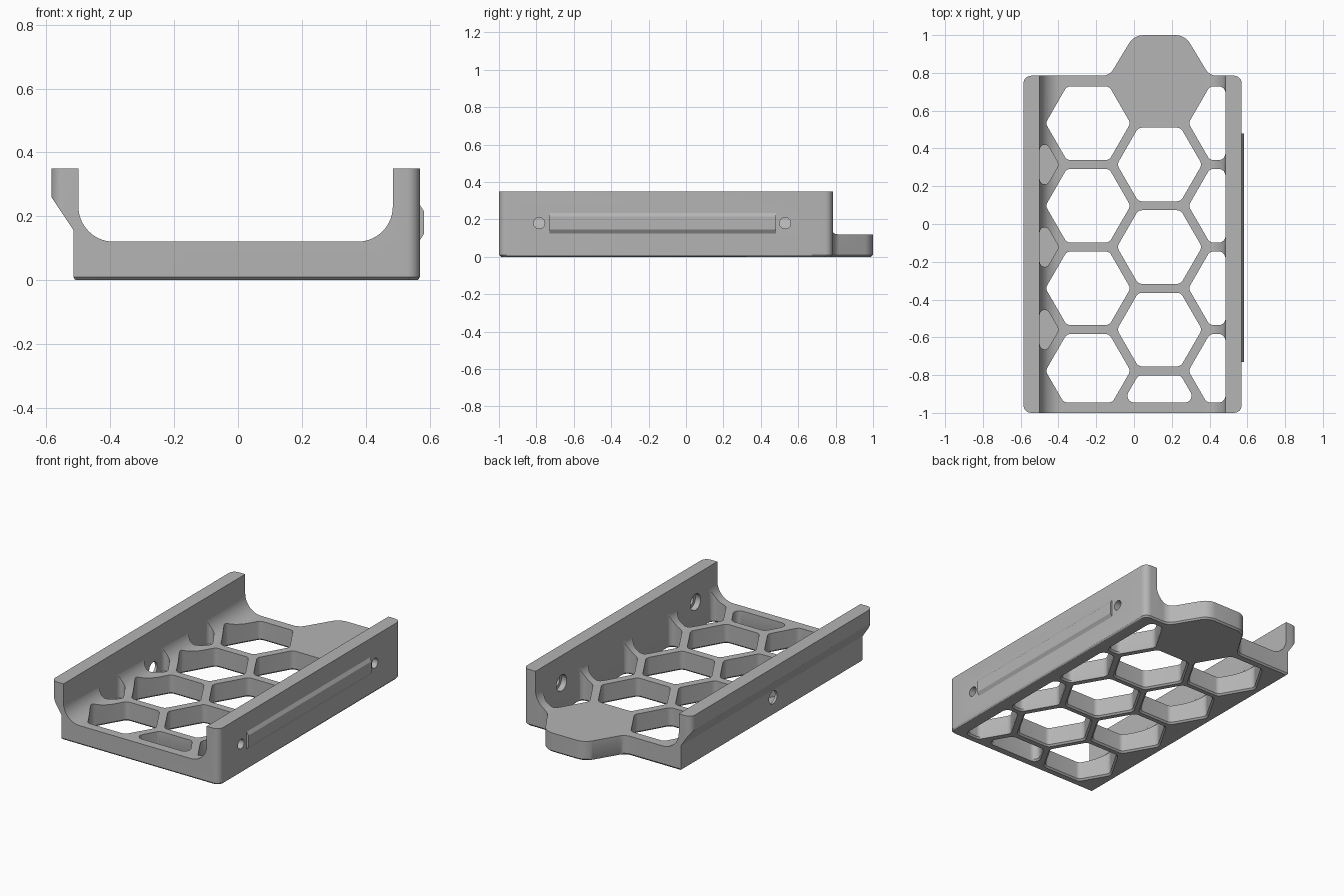
import bpy
import bmesh
import math
from mathutils import Vector

cube = bpy.data.objects.get("Cube")
if cube:
    bpy.data.objects.remove(cube)

grey = bpy.data.materials.new("mid_grey")
grey.use_nodes = True
grey.diffuse_color = (0.46, 0.46, 0.46, 1)
grey.node_tree.nodes["Principled BSDF"].inputs["Base Color"].default_value = grey.diffuse_color

# Ways to stand a flat outline (a, b) up along a height h
ALONG_X = lambda a, b, h: (h, a, b)
ALONG_Y = lambda a, b, h: (a, h, b)
ALONG_Z = lambda a, b, h: (a, b, h)


def rounded(corners, steps=6):
    """Outline with each (x, y, radius) corner replaced by an arc."""
    out = []
    n = len(corners)
    for i, (x, y, r) in enumerate(corners):
        p = Vector((x, y))
        if r == 0:
            out.append(p)
            continue
        u = Vector(corners[i - 1][:2]) - p
        v = Vector(corners[(i + 1) % n][:2]) - p
        half = u.angle(v) / 2
        r = min(r, 0.48 * min(u.length, v.length) * math.tan(half))
        u.normalize()
        v.normalize()
        centre = p + (u + v).normalized() * r / math.sin(half)
        start = p + u * r / math.tan(half) - centre
        end = p + v * r / math.tan(half) - centre
        sweep = start.angle(end)
        if start.x * end.y - start.y * end.x < 0:
            sweep = -sweep
        a0 = math.atan2(start.y, start.x)
        for k in range(steps + 1):
            a = a0 + sweep * k / steps
            out.append(centre + Vector((math.cos(a), math.sin(a))) * r)
    return out


def circle(a, b, r, n=32):
    return [Vector((a + r * math.cos(math.tau * i / n), b + r * math.sin(math.tau * i / n)))
            for i in range(n)]


def clip(poly, axis, limit, sign):
    """Keep the part of a convex polygon where sign * coordinate <= sign * limit."""
    out = []
    for i, p in enumerate(poly):
        q = poly[(i + 1) % len(poly)]
        dp, dq = sign * (p[axis] - limit), sign * (q[axis] - limit)
        if dp <= 0:
            out.append(p)
        if dp * dq < 0:
            out.append(p.lerp(q, dp / (dp - dq)))
    return out


def add_prism(bm, outline, rings, axis):
    """Loft an outline through (scale, height) rings."""
    xs, ys = [p.x for p in outline], [p.y for p in outline]
    mid = Vector(((min(xs) + max(xs)) / 2, (min(ys) + max(ys)) / 2))
    loops = [[bm.verts.new(axis(*(mid + (p - mid) * s), h)) for p in outline] for s, h in rings]
    n = len(outline)
    for low, high in zip(loops, loops[1:]):
        for i in range(n):
            bm.faces.new((low[i], low[(i + 1) % n], high[(i + 1) % n], high[i]))
    bm.faces.new(loops[0][::-1])
    bm.faces.new(loops[-1])


def make(name, prisms):
    bm = bmesh.new()
    for outline, rings, axis in prisms:
        add_prism(bm, outline, rings, axis)
    bmesh.ops.recalc_face_normals(bm, faces=bm.faces)
    mesh = bpy.data.meshes.new(name)
    bm.to_mesh(mesh)
    bm.free()
    mesh.materials.append(grey)
    obj = bpy.data.objects.new(name, mesh)
    bpy.context.scene.collection.objects.link(obj)
    return obj


def boolean(target, cutter, operation="DIFFERENCE"):
    mod = target.modifiers.new(cutter.name, "BOOLEAN")
    mod.object = cutter
    mod.operation = operation
    mod.solver = "EXACT"
    bpy.context.view_layer.objects.active = target
    bpy.ops.object.modifier_apply(modifier=mod.name)
    bpy.data.objects.remove(cutter)


# Cradle cross-section, with one overhanging wall
section = rounded([(-0.515, 0, 0.01), (0.57, 0, 0.01), (0.57, 0.35, 0), (0.485, 0.35, 0),
                   (0.485, 0.12, 0.2), (-0.5, 0.12, 0.2), (-0.5, 0.35, 0), (-0.585, 0.35, 0),
                   (-0.585, 0.26, 0), (-0.515, 0.155, 0)], 14)
cradle = make("cradle", [(section, [(1, -1.1), (1, 1.1)], ALONG_Y)])

# Plan outline with the rear tab
plan = rounded([(-0.585, -1, 0.04), (0.57, -1, 0.04), (0.57, 0.785, 0.04), (0.4, 0.785, 0.07),
                (0.27, 1, 0.09), (0, 1, 0.09), (-0.13, 0.785, 0.07), (-0.585, 0.785, 0.04)])
boolean(cradle, make("plan_cutter", [(plan, [(0.98, -0.01), (1, 0.01), (1, 0.5)], ALONG_Z)]),
        "INTERSECT")

# Honeycomb openings, clipped at the walls and end rims
PITCH, RADIUS = 0.437, 0.225
cells = []
for col in range(-2, 2):
    for row in range(5):
        cx = 0.135 + col * PITCH * math.cos(math.pi / 6)
        cy = 0.315 - row * PITCH + (PITCH / 2 if col % 2 else 0)
        hexagon = circle(cx, cy, RADIUS, 6)
        for axis, limit, sign in ((0, -0.499, -1), (0, 0.484, 1), (1, -0.945, -1), (1, 0.735, 1)):
            hexagon = clip(hexagon, axis, limit, sign)
        if len(hexagon) < 3 or cy < -1.05 or (col == -2 and row > 2):
            continue
        outline = rounded([(p.x, p.y, 0.035) for p in hexagon])
        # The outermost column beside the overhang is blind pockets
        rings = [(1, 0.06), (1, 0.5)] if col == -2 else [(1.1, -0.01), (1, 0.01), (1, 0.5)]
        cells.append((outline, rings, ALONG_Z))
boolean(cradle, make("honeycomb_cutter", cells))

# Screw holes with inner counterbores, and one hole in the overhanging side
spots = (-0.785, 0.53)
boolean(cradle, make("screw_cutter", [(circle(y, 0.18, 0.03), [(1, 0.45), (1, 0.65)], ALONG_X)
                                      for y in spots]))
boolean(cradle, make("counterbore_cutter", [(circle(y, 0.18, 0.05), [(1, 0.44), (1, 0.52)], ALONG_X)
                                            for y in spots]))
boolean(cradle, make("side_hole_cutter", [(circle(-0.12, 0.11, 0.04), [(1, -0.6), (1, -0.46)], ALONG_X)]))

# Raised rail on the outer wall
rail_section = [Vector(p) for p in ((0.56, 0.12), (0.57, 0.125), (0.583, 0.145),
                                    (0.583, 0.215), (0.57, 0.235), (0.56, 0.235))]
rail = make("side_rail", [(rail_section, [(1, -0.73), (1, 0.48)], ALONG_Y)])

for obj in (cradle, rail):
    bpy.ops.object.select_all(action="DESELECT")
    obj.select_set(True)
    bpy.context.view_layer.objects.active = obj
    bpy.ops.object.shade_smooth_by_angle(angle=math.radians(30))
